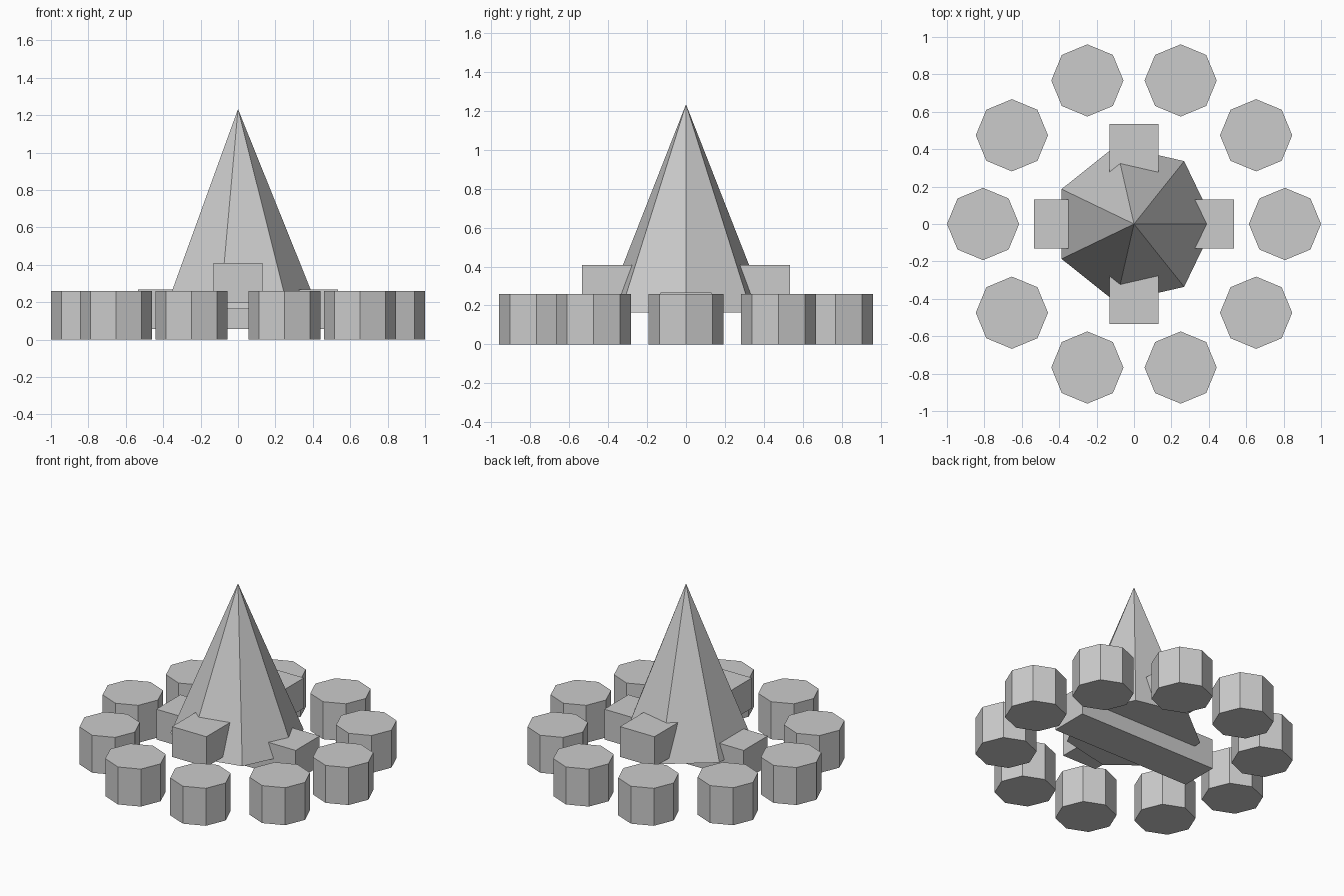
import bpy, math

if "Cube" in bpy.data.objects:
    bpy.data.objects.remove(bpy.data.objects["Cube"])

grey = bpy.data.materials.new("plain grey")
grey.diffuse_color = (0.6, 0.6, 0.6, 1)
grey.use_nodes = True
grey.node_tree.nodes["Principled BSDF"].inputs["Base Color"].default_value = grey.diffuse_color


def finish(name):
    ob = bpy.context.object
    ob.name = name
    ob.data.materials.append(grey)
    return ob


# Seven-sided central spire, one corner pointing to +x
BASE, APEX = 0.165, 1.233
bpy.ops.mesh.primitive_cone_add(vertices=7, radius1=0.43, radius2=0, depth=APEX - BASE,
                                location=(0, 0, (BASE + APEX) / 2),
                                rotation=(0, 0, -math.pi / 2))
finish("spire")

# Two crossed beams through the foot of the spire
for name, size, z in (("lower_beam", (1.07, 0.264, 0.21), 0.163),
                      ("upper_beam", (0.264, 1.07, 0.21), 0.304)):
    bpy.ops.mesh.primitive_cube_add(size=1, location=(0, 0, z))
    finish(name).scale = size

# Ring of ten octagonal drums
for i in range(10):
    a = i * math.tau / 10
    bpy.ops.mesh.primitive_cylinder_add(vertices=8, radius=0.193, depth=0.26,
                                        location=(0.807 * math.cos(a), 0.807 * math.sin(a), 0.13))
    finish(f"drum_{i + 1}")
